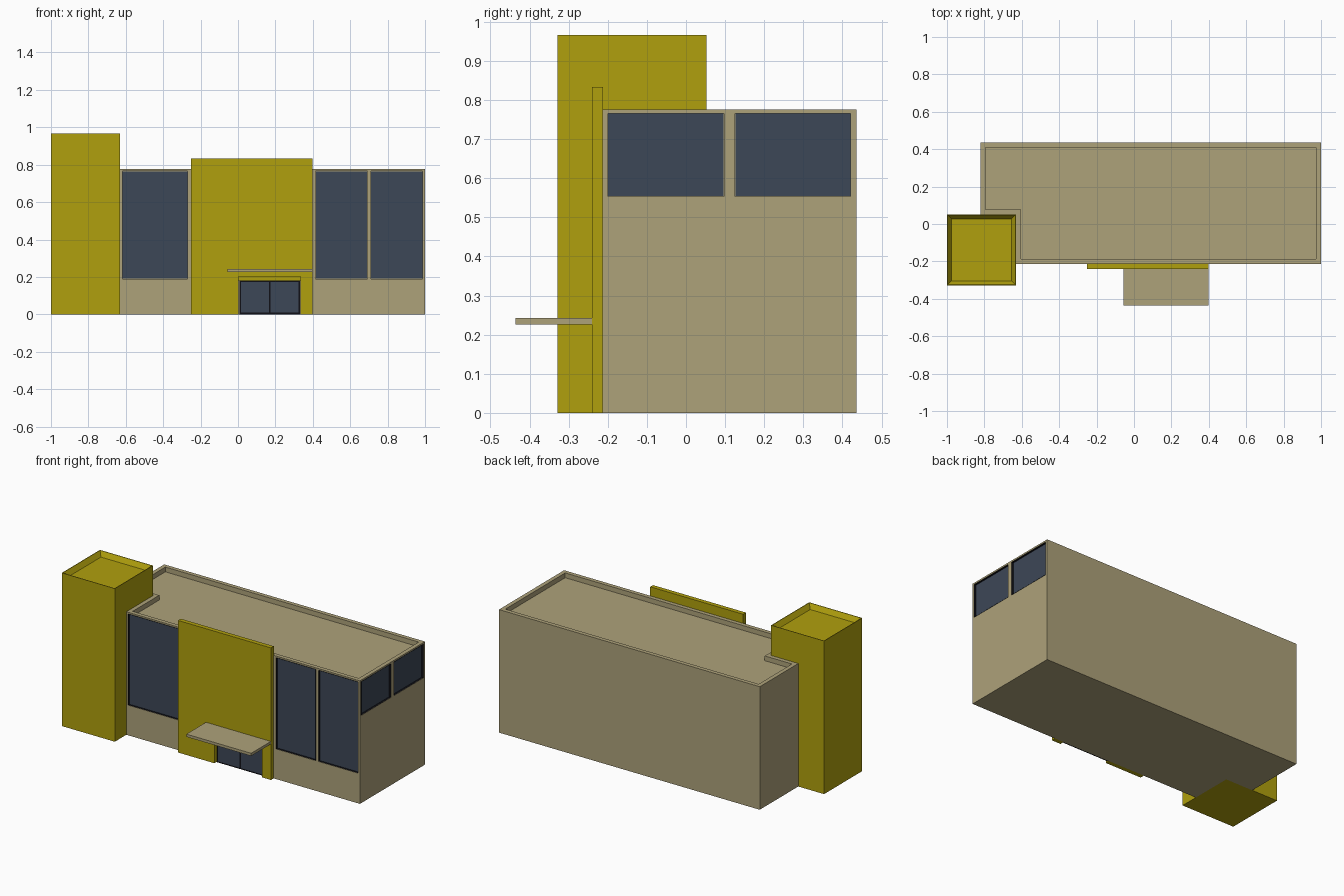
import bpy, bmesh
from mathutils import Vector

if "Cube" in bpy.data.objects:
    bpy.data.objects.remove(bpy.data.objects["Cube"])


def material(name, rgb):
    m = bpy.data.materials.new(name)
    m.diffuse_color = (*rgb, 1)
    m.use_nodes = True
    m.node_tree.nodes["Principled BSDF"].inputs["Base Color"].default_value = m.diffuse_color
    return m


TAN = material("tan_wall", (0.42, 0.36, 0.195))
YELLOW = material("yellow_wall", (0.434, 0.352, 0.004))
GLASS = material("dark_glass", (0.046, 0.063, 0.095))
BLACK = material("black_frame", (0.005, 0.005, 0.008))


def finish(name, bm, *mats):
    bmesh.ops.recalc_face_normals(bm, faces=bm.faces[:])
    me = bpy.data.meshes.new(name)
    bm.to_mesh(me)
    bm.free()
    for m in mats:
        me.materials.append(m)
    ob = bpy.data.objects.new(name, me)
    bpy.context.collection.objects.link(ob)
    return ob


def prism(points, direction):
    bm = bmesh.new()
    face = bm.faces.new([bm.verts.new(p) for p in points])
    ext = bmesh.ops.extrude_face_region(bm, geom=[face], use_keep_orig=True)["geom"]
    bmesh.ops.translate(bm, vec=direction,
                        verts=[g for g in ext if isinstance(g, bmesh.types.BMVert)])
    bmesh.ops.recalc_face_normals(bm, faces=bm.faces[:])
    return bm


def box(name, x, y, z, mat):
    pts = [(x[0], y[0], z[0]), (x[1], y[0], z[0]), (x[1], y[1], z[0]), (x[0], y[1], z[0])]
    return finish(name, prism(pts, (0, 0, z[1] - z[0])), mat)


def parapet_block(name, outline, height, rim, slope, depth, mat):
    """Block whose flat roof is sunk behind a parapet."""
    bm = prism([(x, y, 0) for x, y in outline], (0, 0, height))
    top = max(bm.faces, key=lambda f: f.calc_center_median().z)
    for thick, drop in ((rim, 0), (slope, -depth)):
        bmesh.ops.inset_region(bm, faces=[top], thickness=thick, depth=drop,
                               use_even_offset=True)
    return finish(name, bm, mat)


def window(name, body, origin, u, width, z0, z1, inward):
    """Cut a recess and line it with a black reveal and a glass pane."""
    o, u, n = Vector(origin), Vector(u), Vector(inward)

    def rect(gap, off):
        return [o + u * a + Vector((0, 0, b)) + n * off
                for a, b in ((gap, z0 + gap), (width - gap, z0 + gap),
                             (width - gap, z1 - gap), (gap, z1 - gap))]

    cutter = finish(name + "_cutter", prism(rect(0, -0.02), n * 0.034))
    cutter.hide_render = True
    cutter.hide_set(True)
    mod = body.modifiers.new(name, "BOOLEAN")
    mod.operation, mod.solver, mod.object = "DIFFERENCE", "EXACT", cutter
    # open-fronted tray
    bm = bmesh.new()
    front = [bm.verts.new(p) for p in rect(0.001, 0)]
    back = [bm.verts.new(p) for p in rect(0.001, 0.013)]
    for i in range(4):
        j = (i + 1) % 4
        bm.faces.new((front[i], front[j], back[j], back[i])).material_index = 1
    pane = bm.faces.new(back)
    want = -n
    ob = finish(name, bm, GLASS, BLACK)
    if ob.data.polygons[4].normal.dot(want) < 0:
        ob.data.flip_normals()
    return cutter


# main block, notched around the tower
body = parapet_block("main_block",
                     [(-0.63, -0.213), (1, -0.213), (1, 0.436), (-0.82, 0.436),
                      (-0.82, 0.052), (-0.63, 0.052)],
                     0.776, 0.026, 0.0003, 0.03, TAN)

# corner tower
parapet_block("tower", [(-1, -0.328), (-0.63, -0.328), (-0.63, 0.052), (-1, 0.052)],
              0.966, 0.004, 0.02, 0.03, YELLOW)

# windows on the front and the right end
cutters = []
for i, (a, b) in enumerate(((-0.618, -0.27), (0.415, 0.692), (0.71, 0.987))):
    cutters.append(window(f"front_window_{i}", body, (a, -0.213, 0), (1, 0, 0),
                          b - a, 0.19, 0.766, (0, 1, 0)))
for i, (a, b) in enumerate(((-0.2, 0.097), (0.125, 0.421))):
    cutters.append(window(f"side_window_{i}", body, (1, a, 0), (0, 1, 0),
                          b - a, 0.553, 0.766, (-1, 0, 0)))

# bake the recesses into the walls, then drop the cutters
bpy.context.view_layer.update()
dg = bpy.context.evaluated_depsgraph_get()
baked = bpy.data.meshes.new_from_object(body.evaluated_get(dg))
body.modifiers.clear()
body.data = baked
for c in cutters:
    bpy.data.objects.remove(c)

# yellow entrance panel with a doorway
outline = [(-0.25, 0), (0.003, 0), (0.003, 0.203), (0.335, 0.203), (0.335, 0),
           (0.398, 0), (0.398, 0.833), (-0.25, 0.833)]
finish("entrance_panel", prism([(x, -0.24, z) for x, z in outline], (0, 0.028, 0)), YELLOW)
box("door_head", (0.003, 0.335), (-0.222, -0.212), (0.18, 0.203), YELLOW)

# double door: black frame with two panes
box("door_frame", (0.008, 0.332), (-0.22, -0.212), (0, 0.18), BLACK)
for i, (a, b) in enumerate(((0.016, 0.165), (0.175, 0.324))):
    box(f"door_pane_{i}", (a, b), (-0.2225, -0.219), (0.009, 0.172), GLASS)

# canopy over the door
box("canopy", (-0.055, 0.397), (-0.436, -0.239), (0.226, 0.243), TAN)
